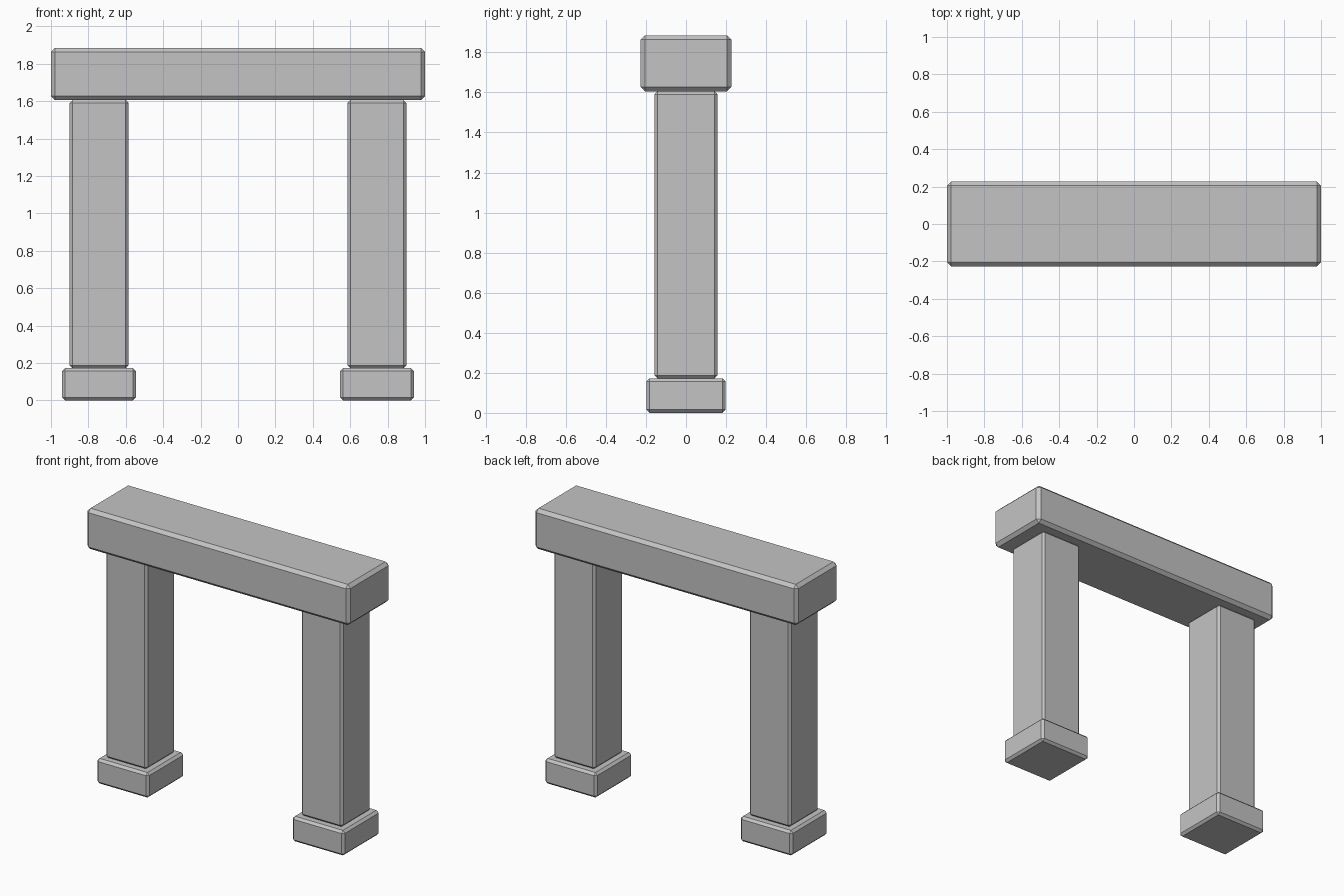
import bpy
import bmesh

cube = bpy.data.objects.get("Cube")
if cube:
    bpy.data.objects.remove(cube, do_unlink=True)

# Stone colour
stone = bpy.data.materials.new("grey stone")
stone.use_nodes = True
GREY = (0.55, 0.55, 0.55, 1)
stone.diffuse_color = GREY
stone.node_tree.nodes["Principled BSDF"].inputs["Base Color"].default_value = GREY


def block(name, x, size, bottom, top, chamfer):
    """Flat-shaded stone block with a single chamfer on every edge."""
    mesh = bpy.data.meshes.new(name)
    bm = bmesh.new()
    bmesh.ops.create_cube(bm, size=1)
    bmesh.ops.scale(bm, vec=(size[0], size[1], top - bottom), verts=bm.verts)
    bm.to_mesh(mesh)
    bm.free()
    mesh.materials.append(stone)
    obj = bpy.data.objects.new(name, mesh)
    obj.location = (x, 0, (bottom + top) / 2)
    bpy.context.collection.objects.link(obj)
    bevel = obj.modifiers.new("chamfer", 'BEVEL')
    bevel.width = chamfer
    bevel.segments = 1
    return obj


BASE_TOP, PILLAR_TOP, LINTEL_TOP = 0.172, 1.605, 1.885

# Bases and pillars on both sides
for side, sign in (("left", 1), ("right", -1)):
    x = sign * 0.743
    block(side + "_base", x, (0.396, 0.396), 0, BASE_TOP, 0.016)
    block(side + "_pillar", x, (0.315, 0.315), BASE_TOP, PILLAR_TOP, 0.015)

# Lintel across the top
block("lintel", 0, (2, 0.454), PILLAR_TOP, LINTEL_TOP, 0.022)
